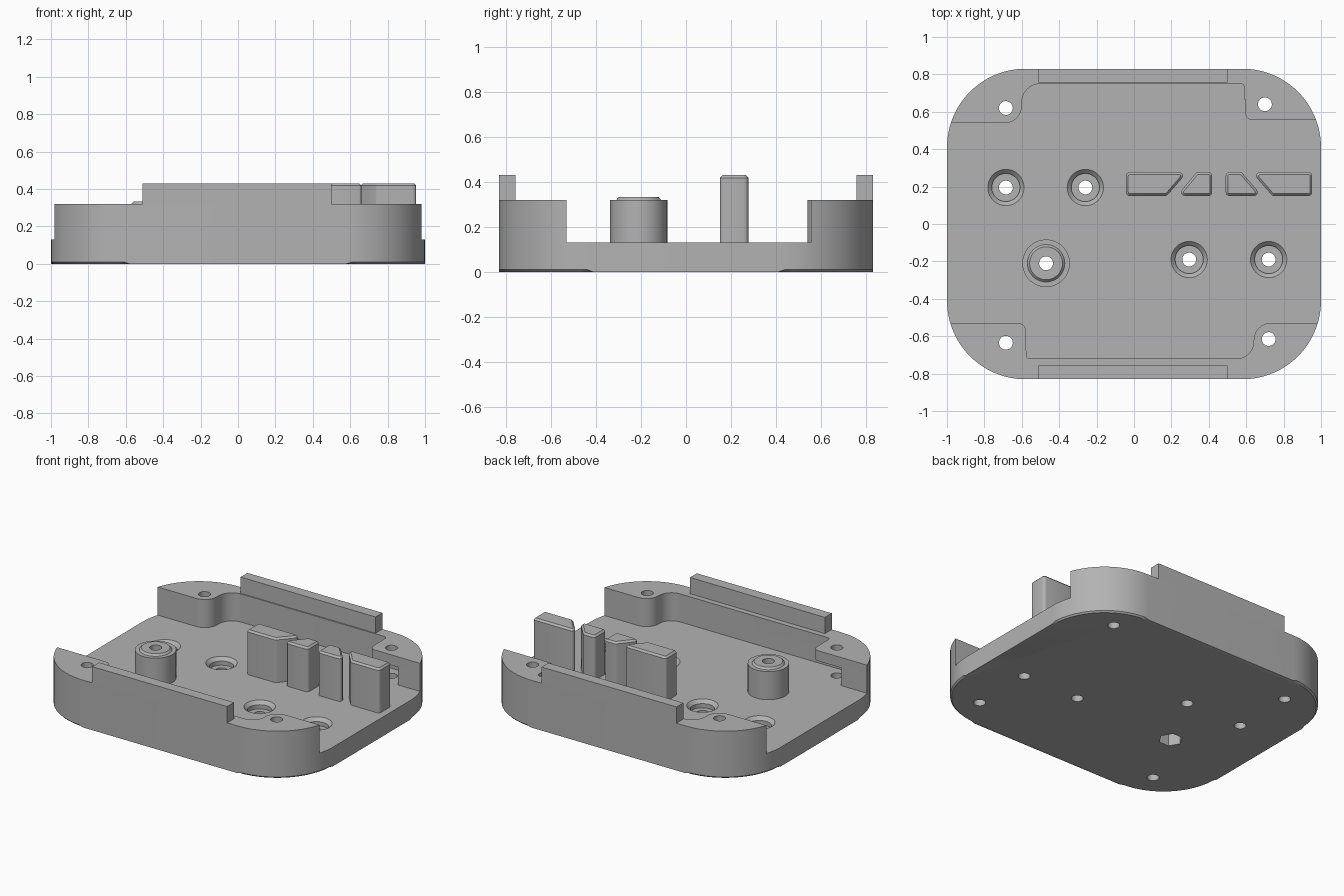
import bpy, bmesh
from math import cos, sin, pi
from mathutils import Vector

if "Cube" in bpy.data.objects:
    bpy.data.objects.remove(bpy.data.objects["Cube"], do_unlink=True)

grey = bpy.data.materials.new("plain grey")
grey.use_nodes = True
GREY = (0.45, 0.45, 0.45, 1)
grey.diffuse_color = GREY
grey.node_tree.nodes["Principled BSDF"].inputs["Base Color"].default_value = GREY


def finish(name, bm):
    bmesh.ops.recalc_face_normals(bm, faces=bm.faces)
    mesh = bpy.data.meshes.new(name)
    bm.to_mesh(mesh)
    bm.free()
    mesh.materials.append(grey)
    obj = bpy.data.objects.new(name, mesh)
    bpy.context.collection.objects.link(obj)
    return obj


def rounded(corners, segs=10):
    """Turn (x, y, radius) corners into an outline with true arcs."""
    out = []
    for i, (x, y, r) in enumerate(corners):
        p = Vector((x, y))
        if r == 0:
            out.append(p)
            continue
        a = (Vector(corners[i - 1][:2]) - p).normalized()
        b = (Vector(corners[(i + 1) % len(corners)][:2]) - p).normalized()
        half = a.angle(b) / 2
        centre = p + (a + b).normalized() * (r / sin(half))
        start = p + a * (r * cos(half) / sin(half)) - centre
        end = p + b * (r * cos(half) / sin(half)) - centre
        sweep = pi - 2 * half
        for k in range(segs + 1):
            t = k / segs
            out.append(centre + (start * sin((1 - t) * sweep) + end * sin(t * sweep)) / sin(sweep))
    return out


def prism(name, outline, z0, z1, bevel=0, bevel_z=None):
    bm = bmesh.new()
    face = bm.faces.new([bm.verts.new((p[0], p[1], z0)) for p in outline])
    top = bmesh.ops.extrude_face_region(bm, geom=[face])["geom"]
    for v in top:
        if isinstance(v, bmesh.types.BMVert):
            v.co.z = z1
    if bevel:
        edges = [e for e in bm.edges if all(abs(v.co.z - bevel_z) < 1e-5 for v in e.verts)]
        bmesh.ops.bevel(bm, geom=edges, offset=bevel, segments=1, affect="EDGES")
    return finish(name, bm)


def box(name, x0, x1, y0, y1, z0, z1):
    return prism(name, [(x0, y0), (x1, y0), (x1, y1), (x0, y1)], z0, z1)


def lathe(name, profile, x, y, segs=48):
    """Spin a closed (radius, z) profile around a vertical axis."""
    bm = bmesh.new()
    rings = []
    for i in range(segs):
        a = 2 * pi * i / segs
        rings.append([bm.verts.new((x + r * cos(a), y + r * sin(a), z)) for r, z in profile])
    n = len(profile)
    for i in range(segs):
        u, v = rings[i], rings[(i + 1) % segs]
        for k in range(n):
            bm.faces.new((u[k], v[k], v[(k + 1) % n], u[(k + 1) % n]))
    bmesh.ops.remove_doubles(bm, verts=bm.verts, dist=1e-5)
    bmesh.ops.dissolve_degenerate(bm, dist=1e-6, edges=bm.edges)
    return finish(name, bm)


def disc(x, y, r, sides=32):
    return [(x + r * cos(2 * pi * i / sides), y + r * sin(2 * pi * i / sides)) for i in range(sides)]


def cut(target, cutter):
    cutter.hide_render = True
    mod = target.modifiers.new("cut", "BOOLEAN")
    mod.operation, mod.solver, mod.object = "DIFFERENCE", "EXACT", cutter
    bpy.context.view_layer.objects.active = target
    bpy.ops.object.modifier_apply(modifier=mod.name)
    bpy.data.objects.remove(cutter, do_unlink=True)


FLOOR, WALL, TOP, HOLE = 0.13, 0.32, 0.43, 0.037

# Tray: rounded slab with a chamfered bottom rim
R = 0.42
tray = prism("tray", rounded([(-1, -.83, R), (1, -.83, R), (1, .83, R), (-1, .83, R)], 24),
             0, WALL, 0.01, 0)

# Open channel that leaves the corner pads and the two long walls
cut(tray, prism("channel", rounded([
    (-1.2, -.53, 0), (-.58, -.53, .04), (-.575, -.72, .02), (.635, -.72, .09), (.645, -.53, .09),
    (1.2, -.53, 0), (1.2, .555, 0), (.595, .555, .04), (.59, .75, .02), (-.6, .75, .1),
    (-.6, .54, .09), (-1.2, .54, 0)]), FLOOR, 0.6))

# Nut slots under two opposite corner pads
cut(tray, box("rear_slot", .5, .81, .5, .73, FLOOR, .25))
cut(tray, box("front_slot", -.79, -.5, -.72, -.5, FLOOR, .25))

# Screw holes through the corner pads
for x, y in [(-.685, .62), (.70, .64), (-.685, -.635), (.72, -.615)]:
    cut(tray, prism("pad_hole", disc(x, y, HOLE), -.1, .6))

# Countersunk holes in the floor
for x, y in [(-.685, .195), (-.26, .195), (.295, -.19), (.72, -.19)]:
    cut(tray, lathe("sunk_hole", [(0, -.1), (HOLE, -.1), (HOLE, .08), (.075, .08),
                                  (.075, .108), (.097, FLOOR), (.097, .2), (0, .2)], x, y))

# Hollow boss with a raised lip, a hex recess below it
BX, BY = -.47, -.21
cut(tray, prism("boss_hole", disc(BX, BY, HOLE, 48), -.1, .6))
cut(tray, prism("hex_recess", disc(BX, BY, .075, 6), -.1, .08))
boss = lathe("boss", [(HOLE, FLOOR), (.127, FLOOR), (.127, WALL), (.1, WALL),
                      (.088, .333), (HOLE, .333)], BX, BY)

# Raised strips on the front and rear walls
strips = [box("front_strip", -.51, .5, -.83, -.757, WALL, TOP),
          box("rear_strip", -.51, .5, .757, .83, WALL, TOP)]

# Row of four upright divider blocks with slanted ends
Y0, Y1 = .15, .277
shapes = [[(-.043, Y0), (.175, Y0), (.285, Y1), (-.043, Y1)],
          [(.23, Y0), (.418, Y0), (.418, Y1), (.335, Y1)],
          [(.49, Y0), (.685, Y0), (.575, Y1), (.49, Y1)],
          [(.74, Y0), (.953, Y0), (.953, Y1), (.63, Y1)]]
dividers = [prism("divider_%d" % (i + 1), rounded([(x, y, .02) for x, y in s], 4),
                  FLOOR, TOP, .012, TOP) for i, s in enumerate(shapes)]

# Smooth the round walls, keep the edges sharp
bpy.ops.object.select_all(action="DESELECT")
for obj in [tray, boss] + strips + dividers:
    obj.select_set(True)
bpy.context.view_layer.objects.active = tray
bpy.ops.object.shade_smooth_by_angle(angle=pi / 6)
